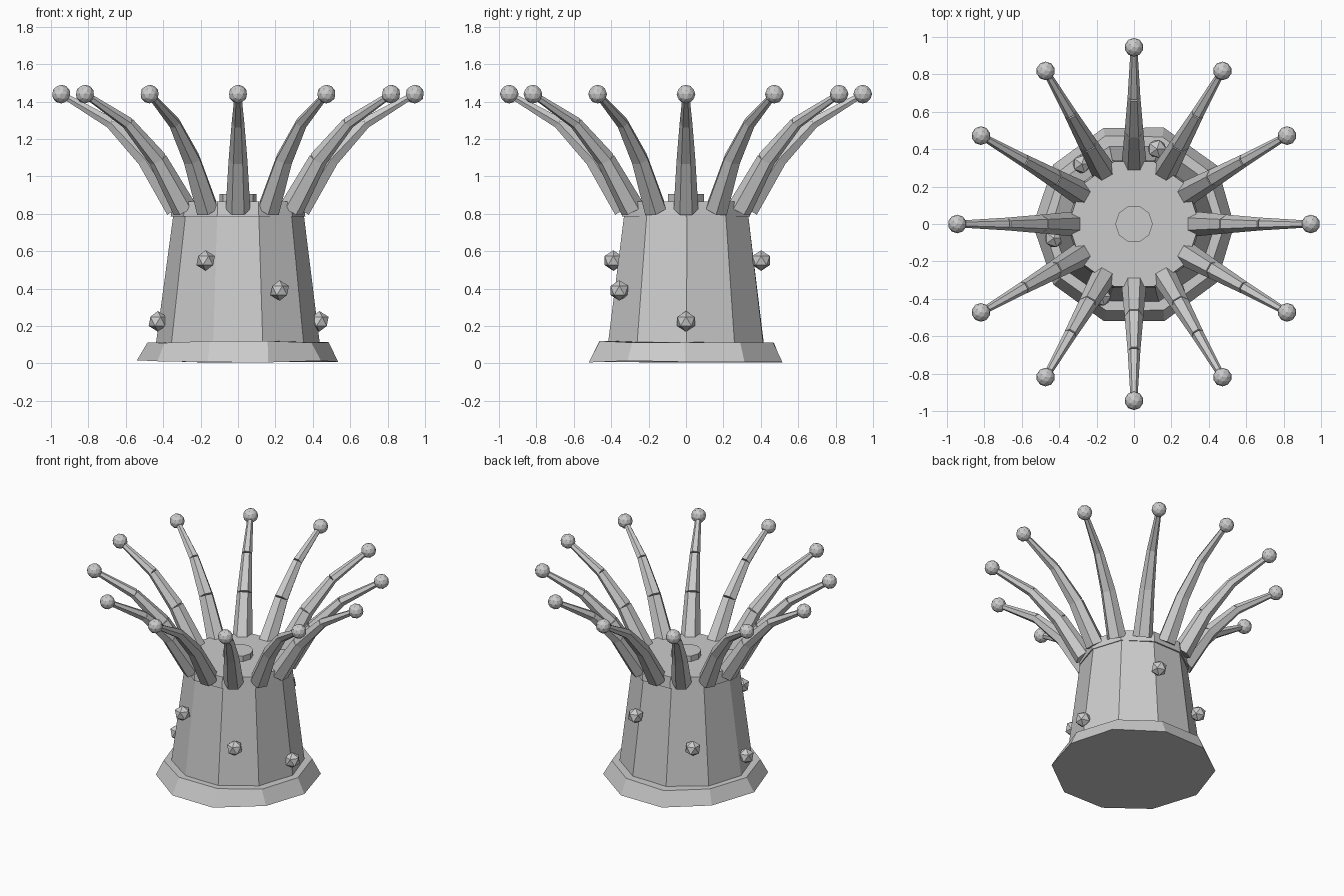
import bpy
import math
import random
from mathutils import Vector

random.seed(4)

default = bpy.data.objects.get("Cube")
if default:
    bpy.data.objects.remove(default, do_unlink=True)

grey = bpy.data.materials.new("pale grey")
grey.use_nodes = True
colour = (0.6, 0.6, 0.6, 1)
grey.diffuse_color = colour
grey.node_tree.nodes["Principled BSDF"].inputs["Base Color"].default_value = colour


def finish(name):
    obj = bpy.context.object
    obj.name = name
    obj.data.materials.append(grey)
    return obj


def frustum(name, start, end, r1, r2, sides, spin=0.0):
    """Flat-sided tapered cylinder between two points."""
    start, end = Vector(start), Vector(end)
    axis = end - start
    bpy.ops.mesh.primitive_cone_add(vertices=sides, radius1=r1, radius2=r2,
                                    depth=axis.length, location=(start + end) / 2)
    obj = finish(name)
    # turn the cross-section so a corner points along +x, then aim the axis
    for v in obj.data.vertices:
        c, s = math.cos(spin), math.sin(spin)
        x, y, z = v.co
        v.co = (y * c + x * s, y * s - x * c, z)
    obj.rotation_euler = axis.to_track_quat("Z", "Y").to_euler() if axis.xy.length else (0, 0, 0)
    return obj


def ball(name, location, radius, detail):
    bpy.ops.mesh.primitive_ico_sphere_add(subdivisions=detail, radius=radius, location=location)
    return finish(name)


def roughen(obj, amount):
    for v in obj.data.vertices:
        v.co += Vector([random.uniform(-amount, amount) for _ in range(3)])


# Foot, column, top disc and mouth
foot = frustum("foot", (0, 0, 0.01), (0, 0, 0.115), 0.54, 0.49, 10)
roughen(foot, 0.008)
column = frustum("column", (0, 0, 0.02), (0, 0, 0.81), 0.45, 0.35, 10)
roughen(column, 0.006)
frustum("top_disc", (0, 0, 0.785), (0, 0, 0.865), 0.36, 0.35, 10)
frustum("mouth", (0, 0, 0.85), (0, 0, 0.905), 0.10, 0.10, 10)

# Ring of curved tentacles, each of three tapered segments and a round tip
path = [(0.33, 0.825), (0.495, 1.09), (0.68, 1.285), (0.945, 1.44)]
radii = [(0.066, 0.050), (0.050, 0.034), (0.034, 0.018)]
for i in range(12):
    a = i * math.tau / 12
    points = [Vector((r * math.cos(a), r * math.sin(a), z)) for r, z in path]
    for k, (r1, r2) in enumerate(radii):
        frustum(f"tentacle_{i + 1}_segment_{k + 1}", points[k], points[k + 1], r1, r2, 6)
    ball(f"tentacle_{i + 1}_tip", points[-1], 0.05, 2)

# Faceted warts spiralling around the column
warts = [(0, 0.435, 0.225), (73, 0.42, 0.55), (131, 0.425, 0.39),
         (190, 0.435, 0.225), (246, 0.425, 0.55), (302, 0.42, 0.39)]
for i, (angle, r, z) in enumerate(warts):
    a = math.radians(angle)
    ball(f"wart_{i + 1}", (r * math.cos(a), r * math.sin(a), z), 0.055, 1)
